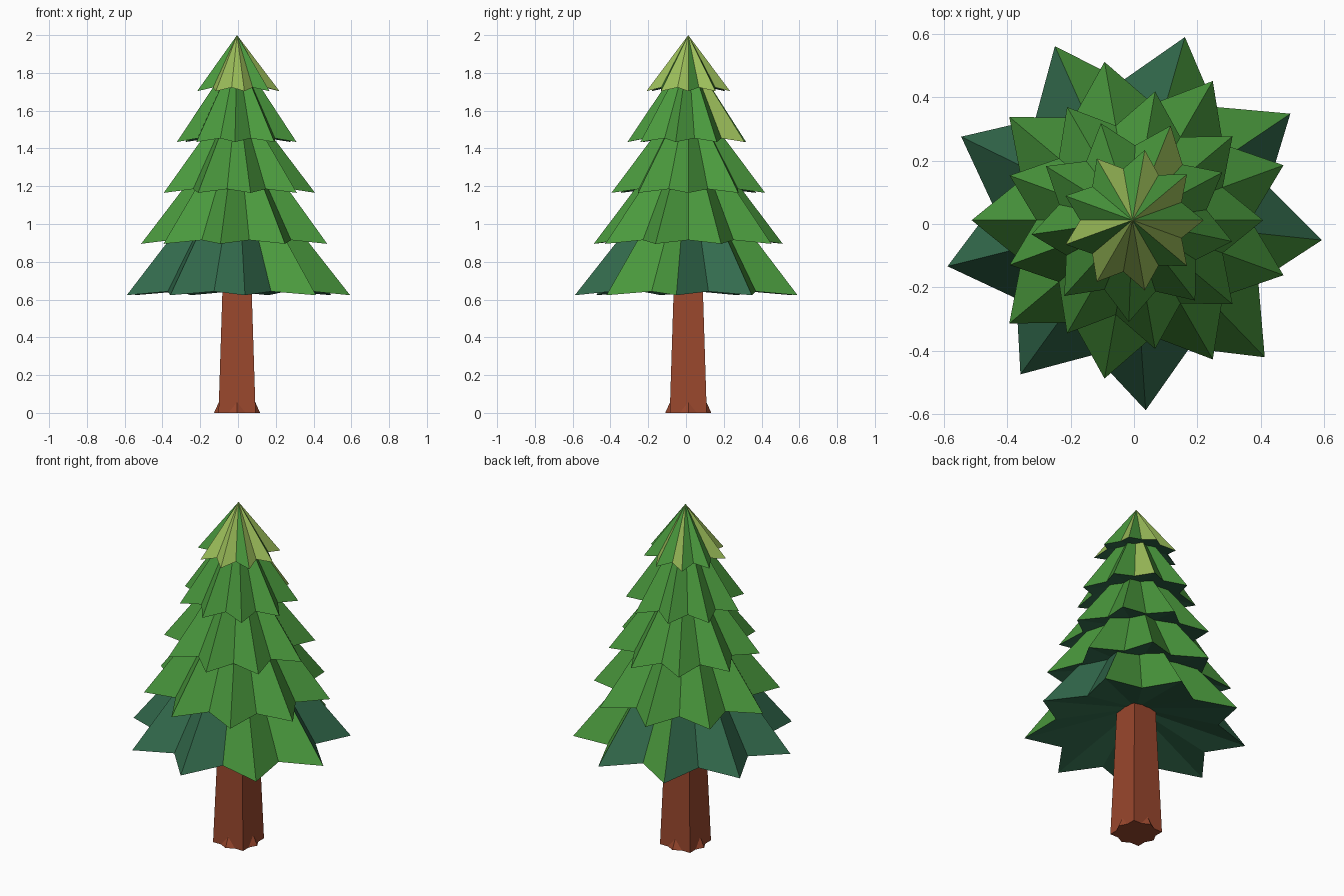
import bpy, bmesh, math

if "Cube" in bpy.data.objects:
    bpy.data.objects.remove(bpy.data.objects["Cube"])

def material(name, rgb):
    lin = [((c / 255 + 0.055) / 1.055) ** 2.4 for c in rgb]
    m = bpy.data.materials.new(name)
    m.diffuse_color = (*lin, 1)
    m.use_nodes = True
    m.node_tree.nodes["Principled BSDF"].inputs["Base Color"].default_value = m.diffuse_color
    return m

GREEN = material("leaf green", (74, 153, 61))
TEAL = material("deep teal green", (51, 107, 77))
LIGHT = material("light yellow green", (156, 190, 90))
BARK = material("bark brown", (153, 71, 45))
CX, CY = -0.005, 0.012          # trunk axis

def finish(name, bm, mats):
    bmesh.ops.recalc_face_normals(bm, faces=bm.faces[:])
    me = bpy.data.meshes.new(name)
    bm.to_mesh(me)
    bm.free()
    for m in mats:
        me.materials.append(m)
    ob = bpy.data.objects.new(name, me)
    bpy.context.collection.objects.link(ob)

def tier(name, z, r_tip, z_top, turn, colour):
    """Nine-pointed star cone, hollowed below; colour(i) is the slot of slope face i."""
    bm = bmesh.new()
    n = 18
    rim = []
    for i in range(n):
        a = math.radians(turn + 20 * i)
        r = r_tip * (0.735 if i % 2 else 1)
        rim.append(bm.verts.new((CX + r * math.cos(a), CY + r * math.sin(a), z + 0.02 * (i % 2))))
    apex = bm.verts.new((CX, CY, z_top))
    under = bm.verts.new((CX, CY, z + 0.25 * r_tip))
    for i in range(n):
        j = (i + 1) % n
        bm.faces.new((rim[i], rim[j], apex)).material_index = colour(i)
        bm.faces.new((rim[j], rim[i], under)).material_index = 1
    finish(name, bm, (GREEN, TEAL, LIGHT))

# Foliage tiers, bottom to top
tier("foliage_tier_1", 0.623, 0.602, 1.385, -6,
     lambda i: 0 if i in (2, 3, 5, 15, 16, 17) else 1)
tier("foliage_tier_2", 0.895, 0.508, 1.56, 20, lambda i: 0)
tier("foliage_tier_3", 1.165, 0.413, 1.71, 0, lambda i: 0)
tier("foliage_tier_4", 1.434, 0.322, 1.915, 28, lambda i: 2 if i == 1 else 0)
tier("foliage_tier_5", 1.703, 0.225, 2.0, 0,
     lambda i: 2 if i in (1, 3, 5, 9, 11, 12, 13, 14, 16, 17) else 0)

# Square tapered trunk
bm = bmesh.new()
rings = []
for h, z in ((0.098, 0), (0.071, 0.85)):
    rings.append([bm.verts.new((CX + sx * h, CY + sy * h, z))
                  for sx, sy in ((-1, -1), (1, -1), (1, 1), (-1, 1))])
for ring in rings:
    bm.faces.new(ring)
for i in range(4):
    j = (i + 1) % 4
    bm.faces.new((rings[0][i], rings[0][j], rings[1][j], rings[1][i]))
finish("trunk", bm, (BARK,))

# Small root wedges, one on each side of the trunk
for k in range(4):
    bm = bmesh.new()
    c, s = round(math.cos(k * math.pi / 2)), round(math.sin(k * math.pi / 2))
    pts = ((0.09, -0.06, 0), (0.122, 0, 0), (0.09, 0.06, 0), (0.095, 0, 0.06))
    v = [bm.verts.new((CX + x * c - y * s, CY + x * s + y * c, z)) for x, y, z in pts]
    bm.faces.new(v[:3])
    for i in range(3):
        bm.faces.new((v[i], v[(i + 1) % 3], v[3]))
    finish(f"root_{k + 1}", bm, (BARK,))
